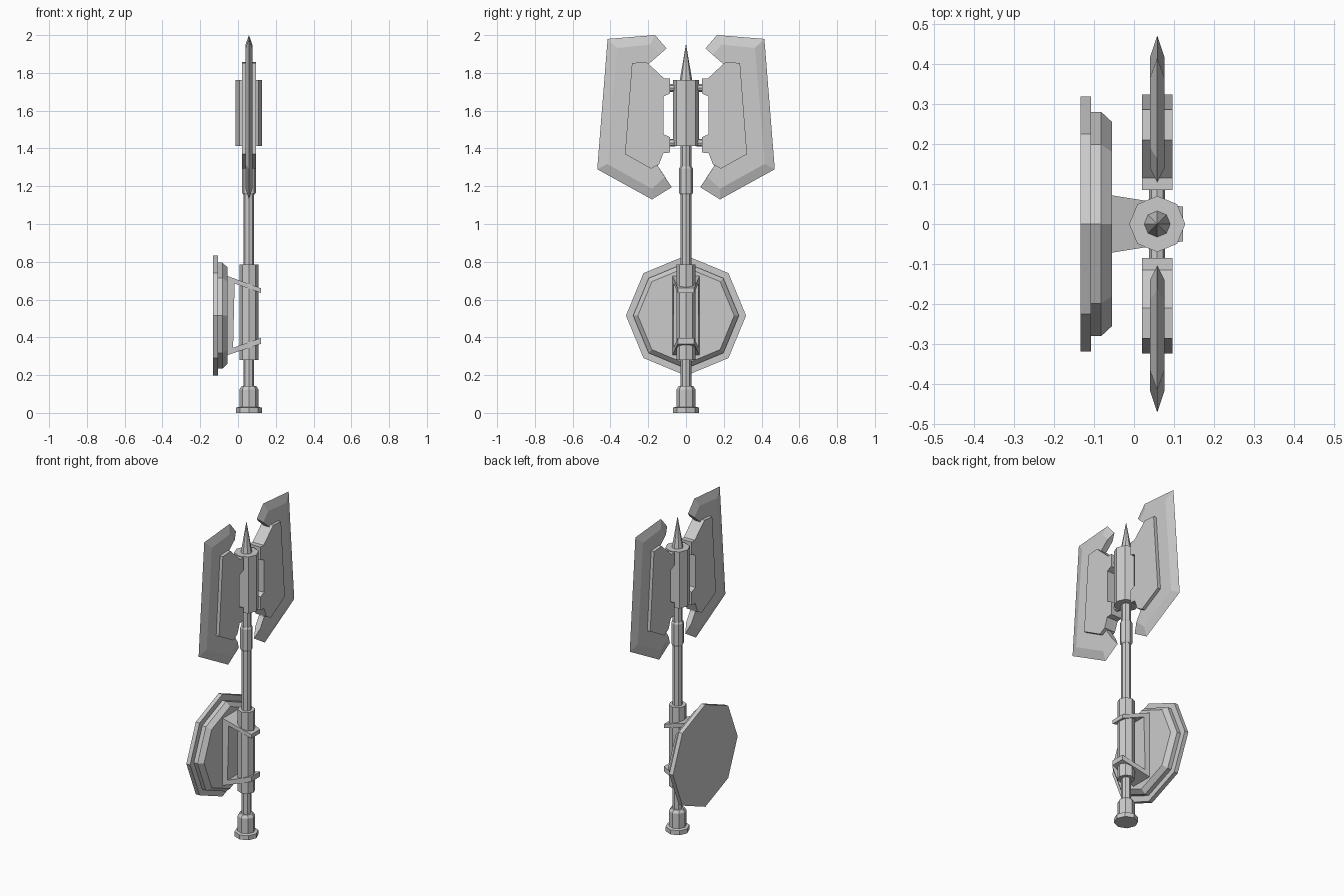
import bpy, math

if "Cube" in bpy.data.objects:
    bpy.data.objects.remove(bpy.data.objects["Cube"])

CX = 0.058  # shaft axis
SZ = 0.515  # shield centre height


def loft(name, rings, caps=True):
    """Skin a list of equal-length vertex rings, with flat end caps."""
    n = len(rings[0])
    verts = [v for r in rings for v in r]
    faces = [(k * n + i, k * n + (i + 1) % n, (k + 1) * n + (i + 1) % n, (k + 1) * n + i)
             for k in range(len(rings) - 1) for i in range(n)]
    if caps:
        faces += [tuple(range(n))[::-1], tuple(range(len(verts) - n, len(verts)))]
    me = bpy.data.meshes.new(name)
    me.from_pydata(verts, [], faces)
    ob = bpy.data.objects.new(name, me)
    bpy.context.collection.objects.link(ob)
    bpy.context.view_layer.objects.active = ob
    bpy.ops.object.mode_set(mode='EDIT')
    bpy.ops.mesh.select_all(action='SELECT')
    bpy.ops.mesh.normals_make_consistent(inside=False)
    bpy.ops.object.mode_set(mode='OBJECT')
    return ob


def octagon(r):
    return [(r * math.cos(i * math.pi / 4), r * math.sin(i * math.pi / 4)) for i in range(8)]


def turned(name, profile):
    """Octagonal turning around the shaft; profile is (radius, z)."""
    return loft(name, [[(CX + a, b, z) for a, b in octagon(r)] for r, z in profile])


def slab(name, outline, side, half):
    """Flat y-z outline with thickness in x."""
    return loft(name, [[(CX + d, side * y, z) for y, z in outline] for d in (-half, half)])


# Shaft, grip, head and fittings
turned("pommel", [(0.068, 0), (0.068, 0.028), (0.05, 0.032), (0.05, 0.125), (0.038, 0.142)])
turned("shaft", [(0.028, 0.13), (0.028, 1.42)])
turned("grip", [(0.05, 0.28), (0.05, 0.785)])
turned("shaft_collar", [(0.03, 1.155), (0.036, 1.165), (0.036, 1.295), (0.03, 1.305)])
turned("axe_head_core", [(0.07, 1.412), (0.07, 1.763)])
turned("top_spike", [(0.033, 1.76), (0.0008, 1.95)])

# Twin blades: sharp outer edge outline and flat inner outline
edge = [(0.415, 1.98), (0.164, 2.0), (0.103, 1.93), (0.2, 1.845),
        (0.148, 1.305), (0.075, 1.195), (0.18, 1.13), (0.47, 1.29)]
flat = [(0.365, 1.932), (0.19, 1.95), (0.14, 1.897), (0.2, 1.845),
        (0.148, 1.305), (0.112, 1.25), (0.18, 1.187), (0.417, 1.318)]
plate = [(0.286, 1.852), (0.21, 1.858), (0.115, 1.77), (0.085, 1.77), (0.085, 1.69),
         (0.12, 1.675), (0.12, 1.475), (0.085, 1.46), (0.085, 1.378), (0.12, 1.375),
         (0.143, 1.315), (0.185, 1.293), (0.323, 1.37)]
for side, label in ((1, "right"), (-1, "left")):
    loft(label + "_blade", [[(CX + d, side * y, z) for y, z in ring]
                            for d, ring in ((-0.018, flat), (0, edge), (0.018, flat))])
    slab(label + "_blade_mount", plate, side, 0.038)
    for z in (1.43, 1.72):
        loft(label + "_mount_pin", [[(CX + a, side * y, z + b) for a, b in octagon(0.02)]
                                    for y in (0.055, 0.095)])

# Shield: stepped octagonal plate facing -x
loft("shield", [[(x, a, SZ + b) for a, b in octagon(r)] for x, r in
                ((-0.133, 0.318), (-0.107, 0.318), (-0.107, 0.28), (-0.082, 0.28), (-0.055, 0.255))])

# C-shaped shield bracket, narrowing away from the shield
c_profile = [(-0.058, 0.307), (-0.058, 0.725), (0.122, 0.66), (0.122, 0.635), (-0.02, 0.688),
             (-0.025, 0.345), (0.122, 0.395), (0.122, 0.368)]
c_profile = [(-0.058, 0.305), (-0.058, 0.725), (0.122, 0.66), (0.122, 0.635),
             (-0.018, 0.685), (-0.026, 0.345), (0.122, 0.397), (0.122, 0.366)]
loft("shield_bracket", [[(x, s * (0.072 - 0.16 * (x + 0.058)), z) for x, z in c_profile]
                        for s in (-1, 1)])
